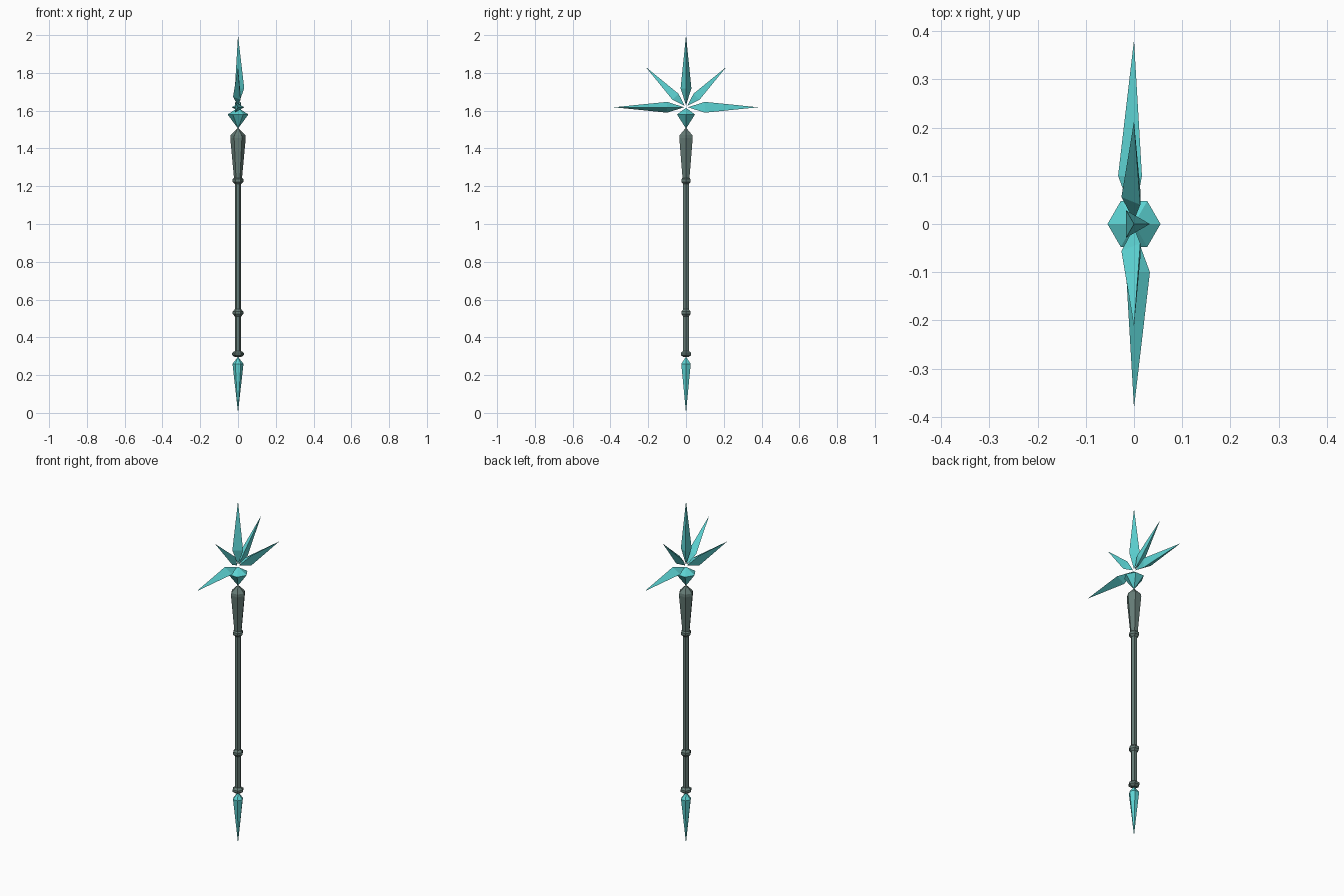
import bpy, bmesh, math
from mathutils import Vector

if "Cube" in bpy.data.objects:
    bpy.data.objects.remove(bpy.data.objects["Cube"])


def material(name, rgb):
    m = bpy.data.materials.new(name)
    m.diffuse_color = (*rgb, 1)
    m.use_nodes = True
    m.node_tree.nodes["Principled BSDF"].inputs["Base Color"].default_value = m.diffuse_color
    return m


CRYSTAL = material("teal crystal", (0.11, 0.66, 0.66))
METAL = material("grey green metal", (0.13, 0.20, 0.18))


def lathe(name, profile, sides, mat, origin=(0, 0, 0), axis=(0, 0, 1), ridge=(1, 0, 0)):
    """Flat-faced spun solid; profile = (distance along axis, radius), zero radius = point."""
    o, a, u = Vector(origin), Vector(axis).normalized(), Vector(ridge)
    v = a.cross(u)
    bm = bmesh.new()
    rings = []
    for h, r in profile:
        if r == 0:
            rings.append([bm.verts.new(o + a * h)])
        else:
            angles = [2 * math.pi * i / sides for i in range(sides)]
            rings.append([bm.verts.new(o + a * h + (u * math.cos(t) + v * math.sin(t)) * r)
                          for t in angles])
    for lo, hi in zip(rings, rings[1:]):
        for i in range(sides):
            j = (i + 1) % sides
            quad = [lo[i % len(lo)], lo[j % len(lo)], hi[j % len(hi)], hi[i % len(hi)]]
            bm.faces.new(list(dict.fromkeys(quad)))
    for end in (rings[0], rings[-1]):
        if len(end) > 1:
            bm.faces.new(end)
    bmesh.ops.recalc_face_normals(bm, faces=bm.faces)
    me = bpy.data.meshes.new(name)
    bm.to_mesh(me)
    bm.free()
    me.materials.append(mat)
    ob = bpy.data.objects.new(name, me)
    bpy.context.collection.objects.link(ob)
    return ob


# Hexagonal shaft and flared upper socket
lathe("shaft", [(0.31, 0.017), (1.235, 0.017)], 6, METAL)
lathe("flared_socket", [(1.23, 0.02), (1.455, 0.041), (1.47, 0.039), (1.51, 0)], 6, METAL)

# Collars around the shaft
for name, z, r, h in (("upper_collar", 1.23, 0.028, 0.02),
                      ("lower_collar", 0.53, 0.028, 0.02),
                      ("end_collar", 0.312, 0.031, 0.017)):
    lathe(name, [(z - h, 0.016), (z - h * 0.35, r), (z + h * 0.35, r), (z + h, 0.016)], 6, METAL)

# Crystals at the foot and under the fan
lathe("foot_crystal", [(0, 0), (0.26, 0.029), (0.297, 0)], 6, CRYSTAL)
lathe("head_crystal", [(1.505, 0), (1.58, 0.055), (1.615, 0)], 6, CRYSTAL)

# Fan of five three-sided blades in the y-z plane
# (angle, scale, side of the ridge)
for i, (deg, s, side) in enumerate(((0, 1, -1), (45, 0.79, -1), (90, 1, 1),
                                    (135, 0.79, -1), (180, 1, 1))):
    t = math.radians(deg)
    lathe(f"fan_blade_{i + 1}", [(0.01, 0), (0.1 * s, 0.033 * s), (0.382 * s, 0)], 3, CRYSTAL,
          (0, 0, 1.618), (0, math.cos(t), math.sin(t)), (side, 0, 0))
